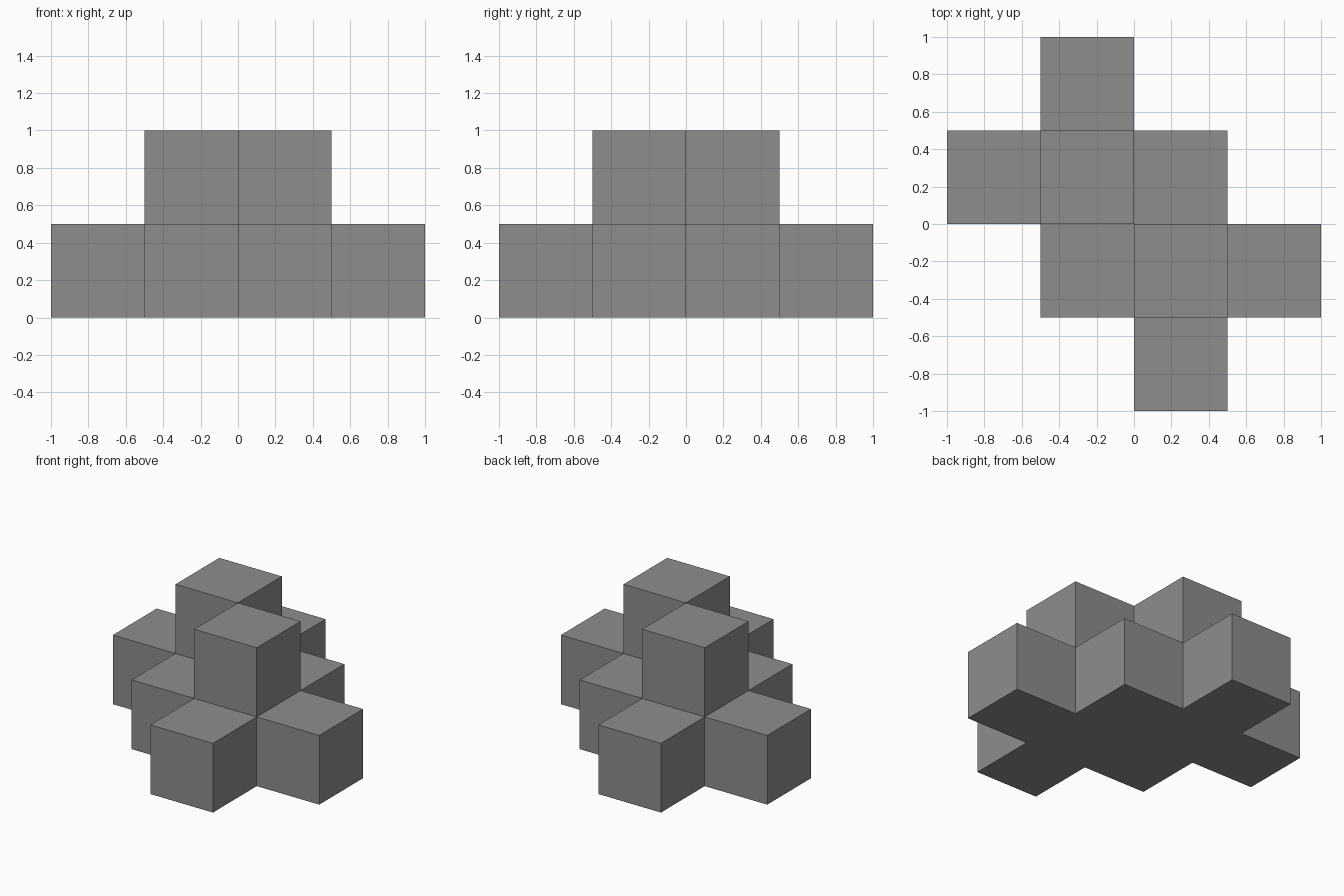
import bpy
import bmesh
from mathutils import Vector

if "Cube" in bpy.data.objects:
    bpy.data.objects.remove(bpy.data.objects["Cube"], do_unlink=True)

SIZE = 0.5

grey = bpy.data.materials.new("plain_grey")
grey.use_nodes = True
colour = (0.27, 0.27, 0.27, 1)
grey.diffuse_color = colour
grey.node_tree.nodes["Principled BSDF"].inputs["Base Color"].default_value = colour

# Pinwheel of base cells: one half, and the same half turned about the centre
half = [(0, 0), (0, -1), (1, -1), (0, -2)]
base = half + [(-1 - x, -1 - y) for x, y in half]
cells = {(x, y, 0) for x, y in base}

# Two upper blocks that touch along the central vertical edge
cells |= {(0, -1, 1), (-1, 0, 1)}


def add_side(bm, cell, axis, sign):
    """Add one outward-facing square of a block."""
    centre = Vector(cell) + Vector((0.5, 0.5, 0.5))
    normal, u = Vector(), Vector()
    normal[axis] = sign / 2
    u[(axis + 1) % 3] = 0.5
    v = normal.cross(u) * 2
    corners = (-u - v, u - v, u + v, v - u)
    bm.faces.new([bm.verts.new((centre + normal + c) * SIZE) for c in corners])


# Outer skin only: skip the sides shared by neighbouring blocks
bm = bmesh.new()
for cell in sorted(cells):
    for axis in range(3):
        for sign in (-1, 1):
            neighbour = list(cell)
            neighbour[axis] += sign
            if tuple(neighbour) not in cells:
                add_side(bm, cell, axis, sign)
bmesh.ops.remove_doubles(bm, verts=bm.verts, dist=0.001)

mesh = bpy.data.meshes.new("stacked_blocks")
bm.to_mesh(mesh)
bm.free()
mesh.materials.append(grey)
blocks = bpy.data.objects.new("stacked_blocks", mesh)
bpy.context.collection.objects.link(blocks)
